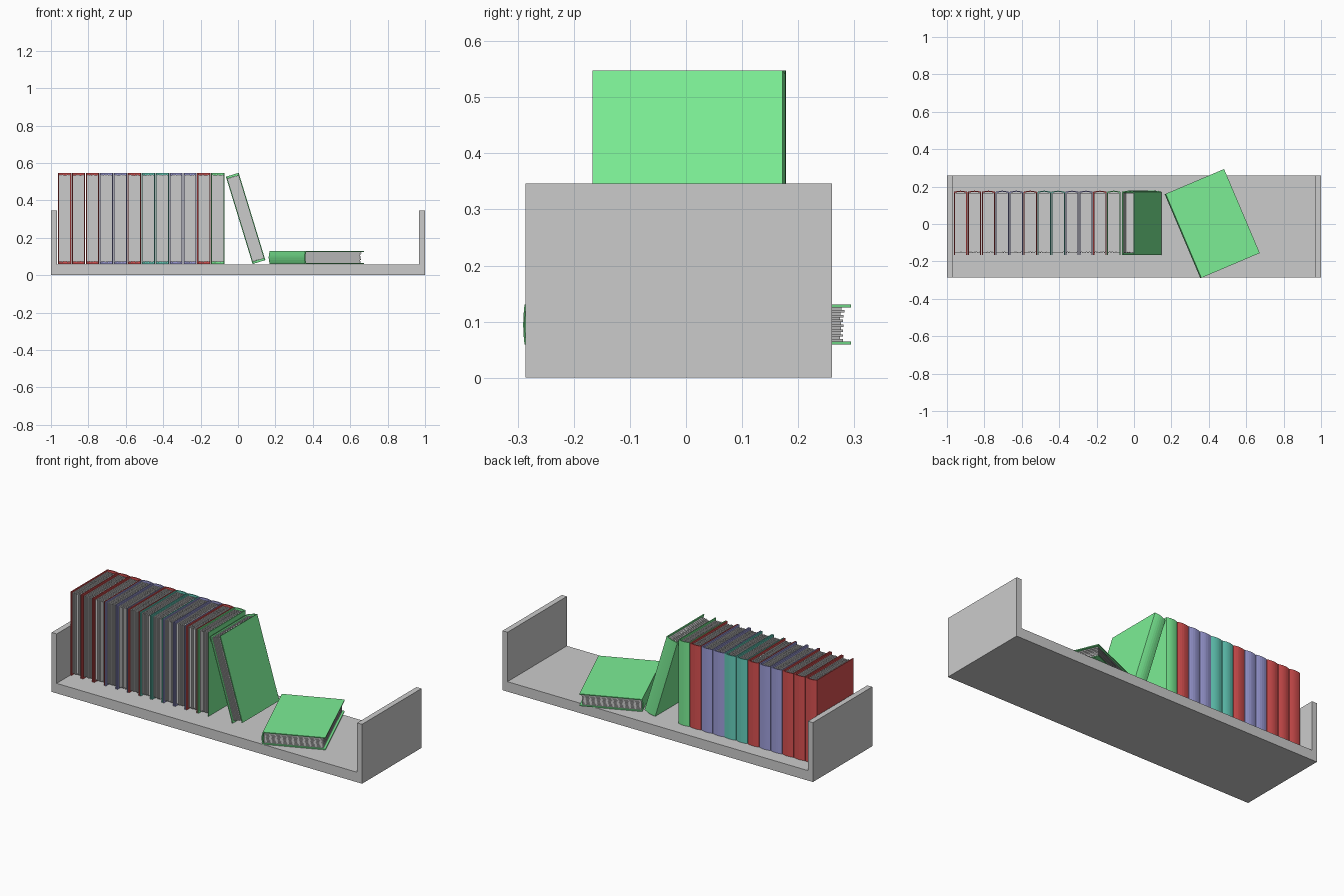
import bpy, bmesh, math, random
from mathutils import Matrix, Vector

if "Cube" in bpy.data.objects:
    bpy.data.objects.remove(bpy.data.objects["Cube"])

random.seed(4)
T, H = 0.0715, 0.488            # book thickness and height
FORE, BACK = -0.167, 0.172      # fore edge and spine hinge (local y)
COVER = 0.0055
FLOOR = 0.058

COLOURS = {
    "red": (0.68, 0.08, 0.08, 1),
    "blue": (0.34, 0.34, 0.70, 1),
    "teal": (0.13, 0.62, 0.50, 1),
    "green": (0.20, 0.85, 0.30, 1),
}
mats = {}
for key, col in COLOURS.items():
    mats[key] = bpy.data.materials.new(key + "_cover")
    mats[key].diffuse_color = col


def finish(name, bm, matrix=Matrix(), mat=None):
    bmesh.ops.recalc_face_normals(bm, faces=bm.faces)
    me = bpy.data.meshes.new(name)
    bm.to_mesh(me)
    bm.free()
    ob = bpy.data.objects.new(name, me)
    bpy.context.collection.objects.link(ob)
    ob.matrix_world = matrix
    if mat:
        me.materials.append(mat)
    return ob


def extrude(bm, pts, direction):
    face = bm.faces.new([bm.verts.new(p) for p in pts])
    res = bmesh.ops.extrude_face_region(bm, geom=[face], use_keep_orig=True)
    verts = [g for g in res["geom"] if isinstance(g, bmesh.types.BMVert)]
    bmesh.ops.translate(bm, verts=verts, vec=direction)


def add_box(bm, lo, hi):
    lo, hi = Vector(lo), Vector(hi)
    m = Matrix.Translation((lo + hi) / 2) @ Matrix.Diagonal((*(hi - lo), 1))
    bmesh.ops.create_cube(bm, size=1, matrix=m)


def spine_arc(x0, x1, y, bulge, n=6):
    return [(x0 + (x1 - x0) * i / n, y + bulge * math.sin(math.pi * i / n), 0)
            for i in range(n + 1)]


def book(name, colour, matrix):
    # wrap-around cover with a slightly rounded spine
    bm = bmesh.new()
    pts = [(0, FORE, 0)] + spine_arc(0, T, BACK, 0.006) + [(T, FORE, 0)]
    pts += [(T - COVER, FORE, 0)]
    pts += spine_arc(T - COVER, COVER, BACK - COVER, 0.006) + [(COVER, FORE, 0)]
    extrude(bm, pts, (0, 0, H))
    finish(name + "_cover", bm, matrix, mats[colour])

    # page block made of uneven leaves
    bm = bmesh.new()
    n = 14
    step = (T - 2 * COVER) / n
    for i in range(n):
        inset = 0.008 + (0.004 if i % 2 else 0) + random.uniform(0, 0.002)
        x = COVER + i * step
        add_box(bm, (x, FORE + inset + 0.003, inset),
                (x + step, BACK - COVER, H - inset))
    finish(name + "_pages", bm, matrix)


# open-topped tray: floor with two upright ends, one profile
bm = bmesh.new()
y0, y1 = -0.286, 0.26
profile = [(-1, 0), (1, 0), (1, 0.346), (0.968, 0.346), (0.968, FLOOR),
           (-0.968, FLOOR), (-0.968, 0.346), (-1, 0.346)]
extrude(bm, [(x, y0, z) for x, z in profile], (0, y1 - y0, 0))
finish("shelf_tray", bm)

# row of upright books
row = ["red"] * 3 + ["blue"] * 2 + ["red"] + ["teal"] * 2 + ["blue"] * 2 + ["red", "green"]
pitch = 0.0745
for i, colour in enumerate(row):
    book(f"upright_book_{i + 1}", colour, Matrix.Translation((-0.963 + i * pitch, 0, FLOOR + 0.002)))

# book leaning on the row
book("leaning_book", "green",
     Matrix.Translation((0.078, 0, FLOOR + 0.002)) @ Matrix.Rotation(math.radians(-17), 4, 'Y'))

# book lying flat, spine to the left
a = math.radians(23)
ax, ay = Vector((0, 0, 1)), Vector((-math.cos(a), -math.sin(a), 0))
rot = Matrix((ax, ay, ax.cross(ay))).transposed().to_4x4()
book("lying_book", "green",
     Matrix.Translation((0.421, 0.003, FLOOR + 0.001)) @ rot
     @ Matrix.Translation((0, -(FORE + BACK) / 2, -H / 2)))

for m in bpy.data.materials:
    if m.users and not m.is_grease_pencil:
        m.use_nodes = True
        m.node_tree.nodes["Principled BSDF"].inputs["Base Color"].default_value = m.diffuse_color
